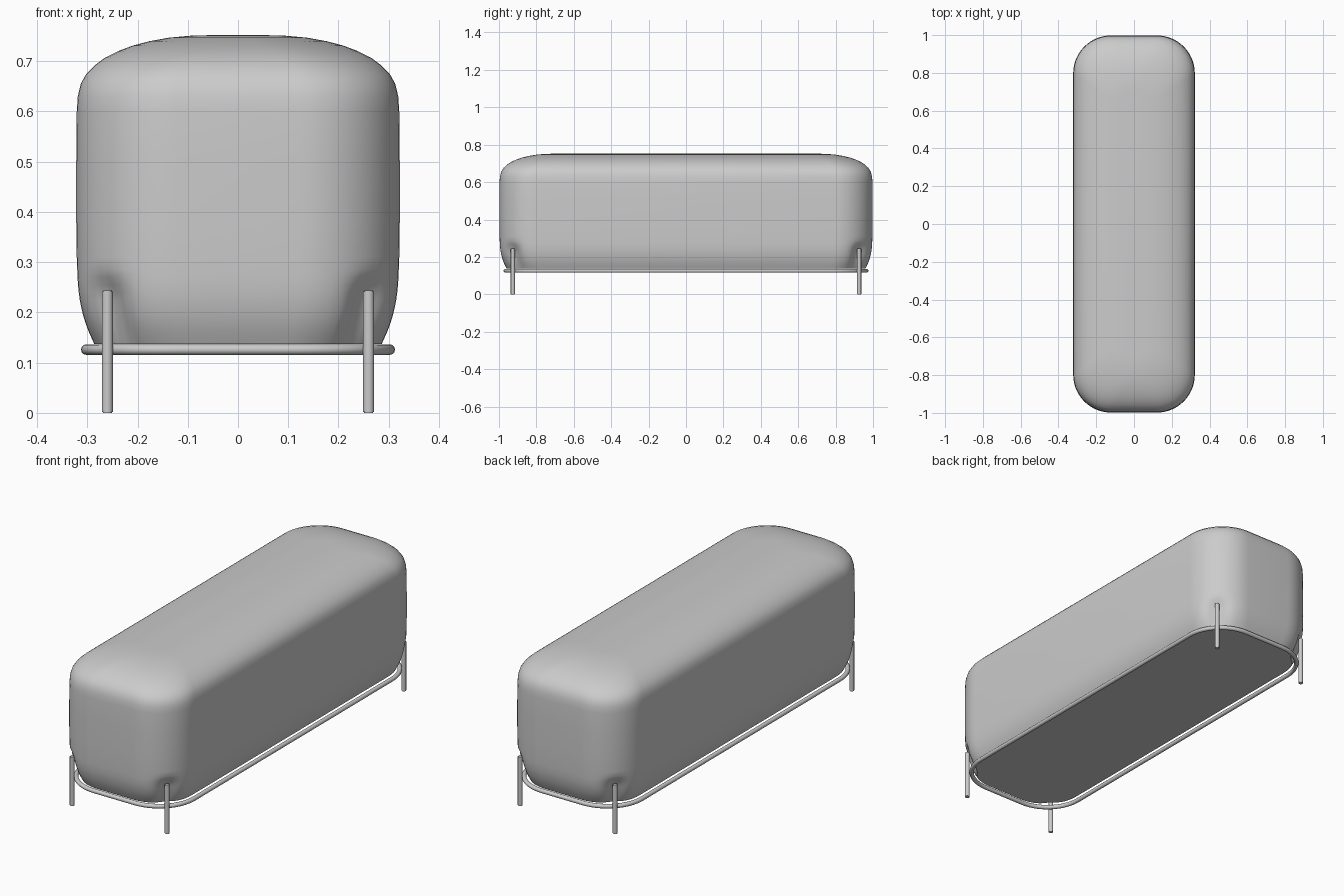
import bpy, bmesh, math
from mathutils import Vector

if "Cube" in bpy.data.objects:
    bpy.data.objects.remove(bpy.data.objects["Cube"])

LEG_X, LEG_Y, LEG_TOP = 0.26, 0.926, 0.244


def rounded_rect(hx, hy, r, n=14):
    """Counter-clockwise outline of a rounded rectangle."""
    pts = []
    for q, (sx, sy) in enumerate([(1, 1), (-1, 1), (-1, -1), (1, -1)]):
        for i in range(n + 1):
            a = (q + i / n) * math.pi / 2
            pts.append((sx * (hx - r) + r * math.cos(a),
                        sy * (hy - r) + r * math.sin(a)))
    return pts


def finish(bm, name, angle=40):
    bmesh.ops.recalc_face_normals(bm, faces=bm.faces)
    me = bpy.data.meshes.new(name)
    bm.to_mesh(me)
    bm.free()
    ob = bpy.data.objects.new(name, me)
    bpy.context.collection.objects.link(ob)
    bpy.ops.object.select_all(action='DESELECT')
    ob.select_set(True)
    bpy.context.view_layer.objects.active = ob
    bpy.ops.object.shade_smooth_by_angle(angle=math.radians(angle))
    return ob


def bridge(bm, rings):
    for a, b in zip(rings, rings[1:]):
        n = len(a)
        for i in range(n):
            j = (i + 1) % n
            bm.faces.new((a[i], a[j], b[j], b[i]))


# Cushion: stacked rounded outlines as (height, inset)
profile = [(0.137, 0.036), (0.15, 0.030), (0.165, 0.0235), (0.18, 0.018),
           (0.195, 0.0135), (0.21, 0.010), (0.225, 0.007), (0.24, 0.005),
           (0.255, 0.0035), (0.27, 0.0025), (0.285, 0.002), (0.31, 0.001),
           (0.38, 0), (0.5, 0), (0.6, 0.001), (0.63, 0.003), (0.655, 0.009),
           (0.675, 0.020), (0.692, 0.037), (0.707, 0.057), (0.72, 0.083),
           (0.731, 0.112), (0.74, 0.146), (0.747, 0.185), (0.751, 0.23),
           (0.752, 0.27)]
bm = bmesh.new()
rings = []
for z, d in profile:
    ring = []
    hx, hy = 0.322 - d, 0.998 - d * 1.08
    for x, y in rounded_rect(hx, hy, min(0.2 - 0.35 * d, hx * 0.95)):
        # dimple where each leg presses into the corner
        dist = math.hypot(abs(x) - LEG_X, abs(y) - LEG_Y)
        w = math.exp(-(dist / 0.04) ** 2)
        w *= min(1, max(0, (0.285 - z) / 0.05))
        w *= 0.026
        x -= math.copysign(w * 0.7, x)
        y -= math.copysign(w * 0.7, y)
        ring.append(bm.verts.new((x, y, z)))
    rings.append(ring)
bridge(bm, rings)
bm.faces.new(rings[0])
bm.faces.new(rings[-1])
finish(bm, "cushion")

# Frame rail: tube swept around the base outline
bm = bmesh.new()
hx, hy, r, tube, sides = 0.302, 0.965, 0.19, 0.0105, 12
rings = []
for k in range(sides + 1):
    a = 2 * math.pi * k / sides
    if k == sides:
        rings.append(rings[0])
        break
    o = tube * math.cos(a)
    rings.append([bm.verts.new((x, y, 0.126 + tube * math.sin(a)))
                  for x, y in rounded_rect(hx + o, hy + o, r + o)])
bridge(bm, rings)
finish(bm, "frame_rail", 60)

# Legs: thin round posts with softened ends
for sx, side in ((-1, "left"), (1, "right")):
    for sy, end in ((-1, "front"), (1, "back")):
        bm = bmesh.new()
        bmesh.ops.create_cone(bm, cap_ends=True, segments=20, radius1=0.011,
                              radius2=0.011, depth=LEG_TOP)
        bmesh.ops.translate(bm, verts=bm.verts,
                            vec=Vector((sx * LEG_X, sy * LEG_Y, LEG_TOP / 2)))
        caps = [e for e in bm.edges if abs(e.verts[0].co.z - e.verts[1].co.z) < 1e-5]
        bmesh.ops.bevel(bm, geom=caps, offset=0.002, segments=2, affect='EDGES')
        finish(bm, f"{end}_{side}_leg")
